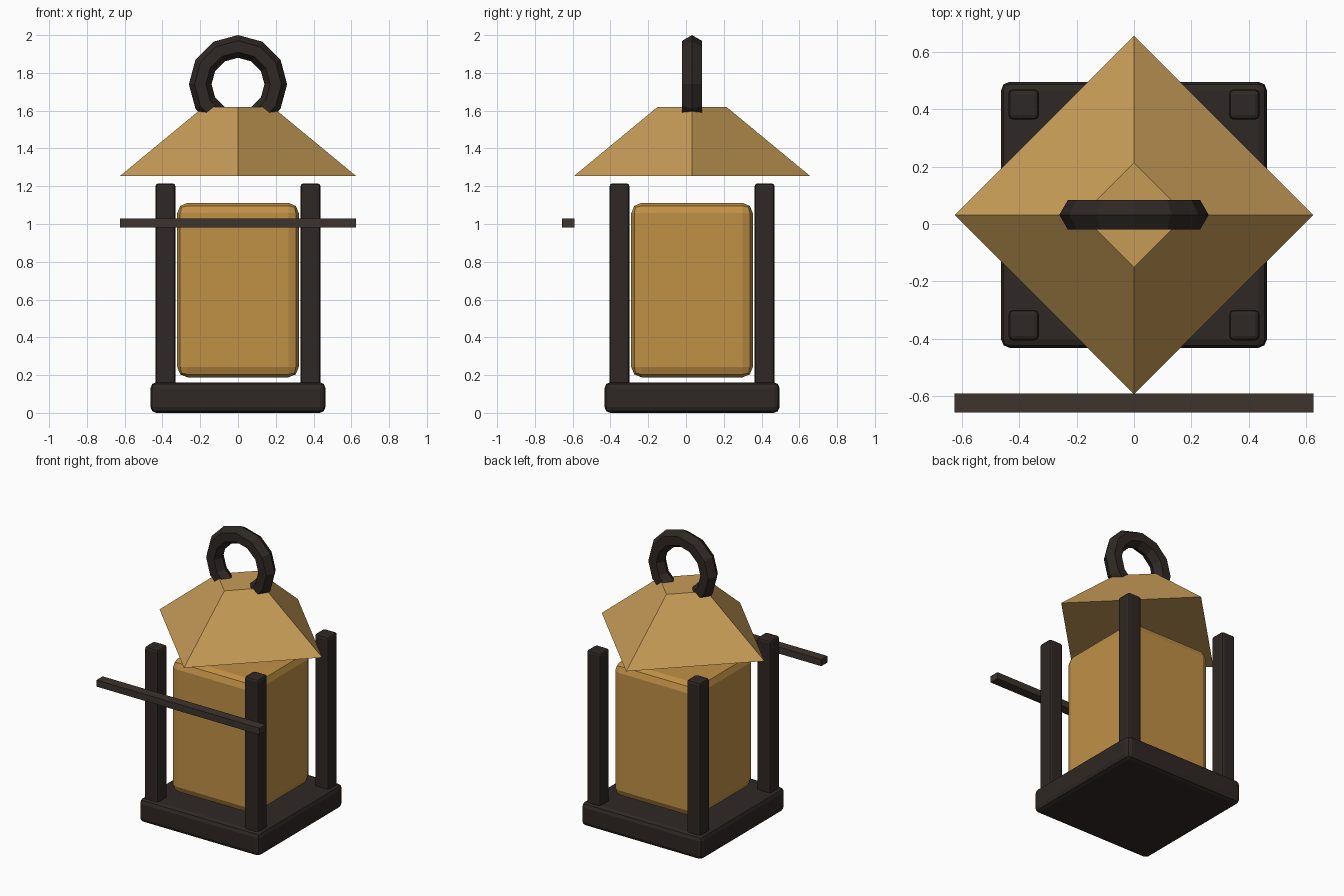
import bpy
import math

if "Cube" in bpy.data.objects:
    bpy.data.objects.remove(bpy.data.objects["Cube"])

CY = 0.032  # lantern axis; the loose rod in front shifts it off y = 0


def material(name, rgb):
    m = bpy.data.materials.new(name)
    m.diffuse_color = (*rgb, 1)
    m.use_nodes = True
    m.node_tree.nodes["Principled BSDF"].inputs["Base Color"].default_value = m.diffuse_color
    return m


iron = material("dark_iron", (0.028, 0.021, 0.018))
bar = material("bar_iron", (0.045, 0.033, 0.026))
paper = material("amber_glass", (0.53, 0.28, 0.062))
brass = material("roof_brass", (0.57, 0.33, 0.095))


def finish(name, mat):
    ob = bpy.context.object
    ob.name = name
    ob.data.materials.append(mat)
    return ob


def box(name, mat, centre, size, bevel=0.0):
    bpy.ops.mesh.primitive_cube_add(size=1, location=centre)
    ob = finish(name, mat)
    ob.scale = size
    bpy.ops.object.transform_apply(location=False, rotation=False, scale=True)
    if bevel:
        mod = ob.modifiers.new("bevel", "BEVEL")
        mod.width = bevel
        mod.segments = 2
    return ob


# Base slab and glowing body
box("base", iron, (0, CY, 0.081), (0.926, 0.926, 0.162), 0.03)
box("lantern_body", paper, (0, CY, 0.65), (0.644, 0.644, 0.924), 0.055)

# Four corner posts
for side, sx in (("left", -1), ("right", 1)):
    for end, sy in (("front", -1), ("back", 1)):
        box(f"{end}_{side}_post", iron,
            (sx * 0.384, CY + sy * 0.384, 0.68), (0.106, 0.106, 1.07), 0.016)

# Four-sided roof, corners along the axes
bpy.ops.mesh.primitive_cone_add(vertices=4, radius1=0.624, radius2=0.182,
                                depth=0.365, location=(0, CY, 1.4375))
finish("roof", brass)

# Carrying ring, sunk into the roof
bpy.ops.mesh.primitive_torus_add(major_segments=12, minor_segments=6,
                                 major_radius=0.2, minor_radius=0.06,
                                 location=(0, CY, 1.74),
                                 rotation=(math.pi / 2, 0, 0))
finish("carrying_ring", iron)

# Loose cross rod in front
box("front_rod", bar, (0, -0.623, 1.005), (1.25, 0.066, 0.046))
